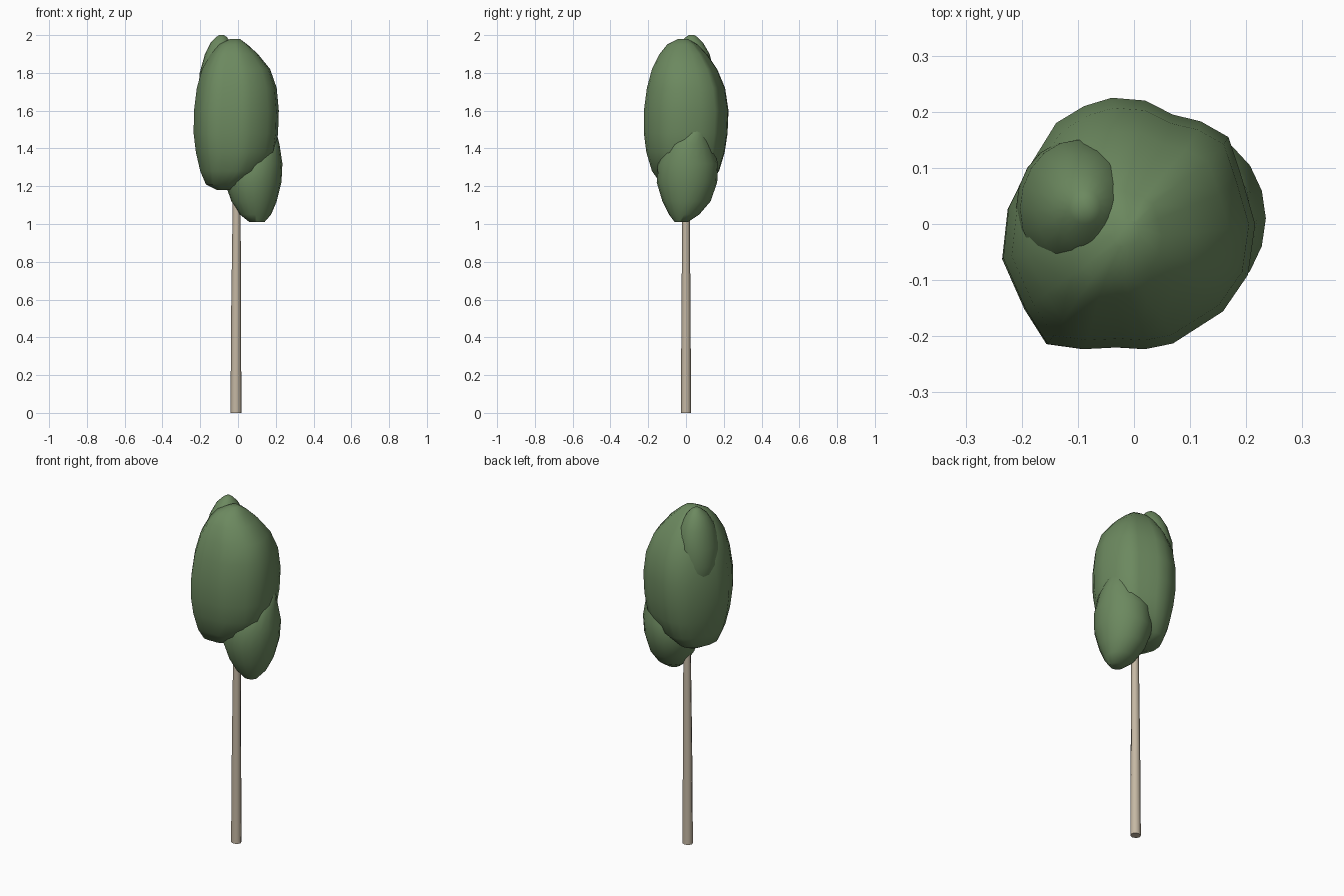
import bpy, math

def material(name, rgb):
    m = bpy.data.materials.new(name)
    m.diffuse_color = (*rgb, 1)
    return m

LEAF = material("leaf green", (0.15, 0.25, 0.115))
BARK = material("pale bark", (0.56, 0.48, 0.37))

def loft(name, outline, rings, mat):
    """Stack copies of an outline, each fitted to a box (z, x0, x1, y0, y1)."""
    xs, ys = [p[0] for p in outline], [p[1] for p in outline]
    n = len(outline)
    verts, faces = [], []
    for z, x0, x1, y0, y1 in rings:
        for x, y in outline:
            verts.append((x0 + (x1 - x0) * (x - min(xs)) / (max(xs) - min(xs)),
                          y0 + (y1 - y0) * (y - min(ys)) / (max(ys) - min(ys)), z))
    for r in range(len(rings) - 1):
        for i in range(n):
            j = (i + 1) % n
            faces.append((r * n + i, r * n + j, (r + 1) * n + j, (r + 1) * n + i))
    faces.append(tuple(reversed(range(n))))
    faces.append(tuple(range((len(rings) - 1) * n, len(rings) * n)))
    me = bpy.data.meshes.new(name)
    me.from_pydata(verts, [], faces)
    me.materials.append(mat)
    ob = bpy.data.objects.new(name, me)
    bpy.context.collection.objects.link(ob)
    bpy.context.view_layer.objects.active = ob
    ob.select_set(True)
    bpy.ops.object.shade_smooth_by_angle(angle=math.radians(50))
    ob.select_set(False)

def circle(n):
    return [(math.cos(2 * math.pi * i / n), math.sin(2 * math.pi * i / n)) for i in range(n)]

# slightly lumpy plan outline of the main crown
crown = [(-.235, -.06), (-.195, -.15), (-.155, -.213), (-.09, -.222), (-.03, -.219), (.02, -.222),
         (.07, -.212), (.16, -.155), (.205, -.09), (.218, 0), (.195, .08), (.17, .155), (.12, .183),
         (.07, .195), (.02, .22), (-.04, .225), (-.09, .21), (-.14, .18), (-.19, .10), (-.225, .03)]

# main leaf mass
loft("main_crown", crown, [
    (1.18, -.11, -.01, -.06, .06), (1.21, -.17, .04, -.13, .12), (1.28, -.20, .15, -.18, .175),
    (1.38, -.223, .197, -.21, .205), (1.48, -.235, .212, -.223, .22), (1.60, -.233, .216, -.223, .225),
    (1.72, -.218, .205, -.207, .207), (1.82, -.19, .17, -.18, .165), (1.90, -.145, .105, -.14, .11),
    (1.95, -.10, .05, -.10, .06), (1.98, -.04, .01, -.04, .01)], LEAF)

# lower leaf mass on the right
loft("lower_crown", circle(20), [
    (1.01, .06, .14, -.06, .01), (1.05, .01, .175, -.09, .07), (1.12, -.035, .205, -.125, .13),
    (1.22, -.07, .23, -.155, .165), (1.32, -.06, .235, -.15, .17), (1.42, 0, .22, -.105, .135),
    (1.48, .04, .205, -.03, .11), (1.55, .08, .15, .02, .08)], LEAF)

# small leaf mass at the top, back left
loft("top_crown", circle(20), [
    (1.50, -.15, -.05, -.02, .08), (1.60, -.195, -.01, -.07, .14), (1.70, -.21, .0, -.09, .15),
    (1.80, -.203, .005, -.095, .15), (1.90, -.175, -.005, -.075, .125),
    (1.96, -.145, -.035, -.035, .09), (1.99, -.115, -.06, 0, .06), (2.0, -.1, -.075, .015, .045)], LEAF)

# tapering trunk
loft("trunk", circle(8), [
    (0, -.04, .018, -.027, .027), (.55, -.036, .016, -.024, .024),
    (1.05, -.029, .014, -.02, .02), (1.3, -.025, .013, -.018, .018)], BARK)
